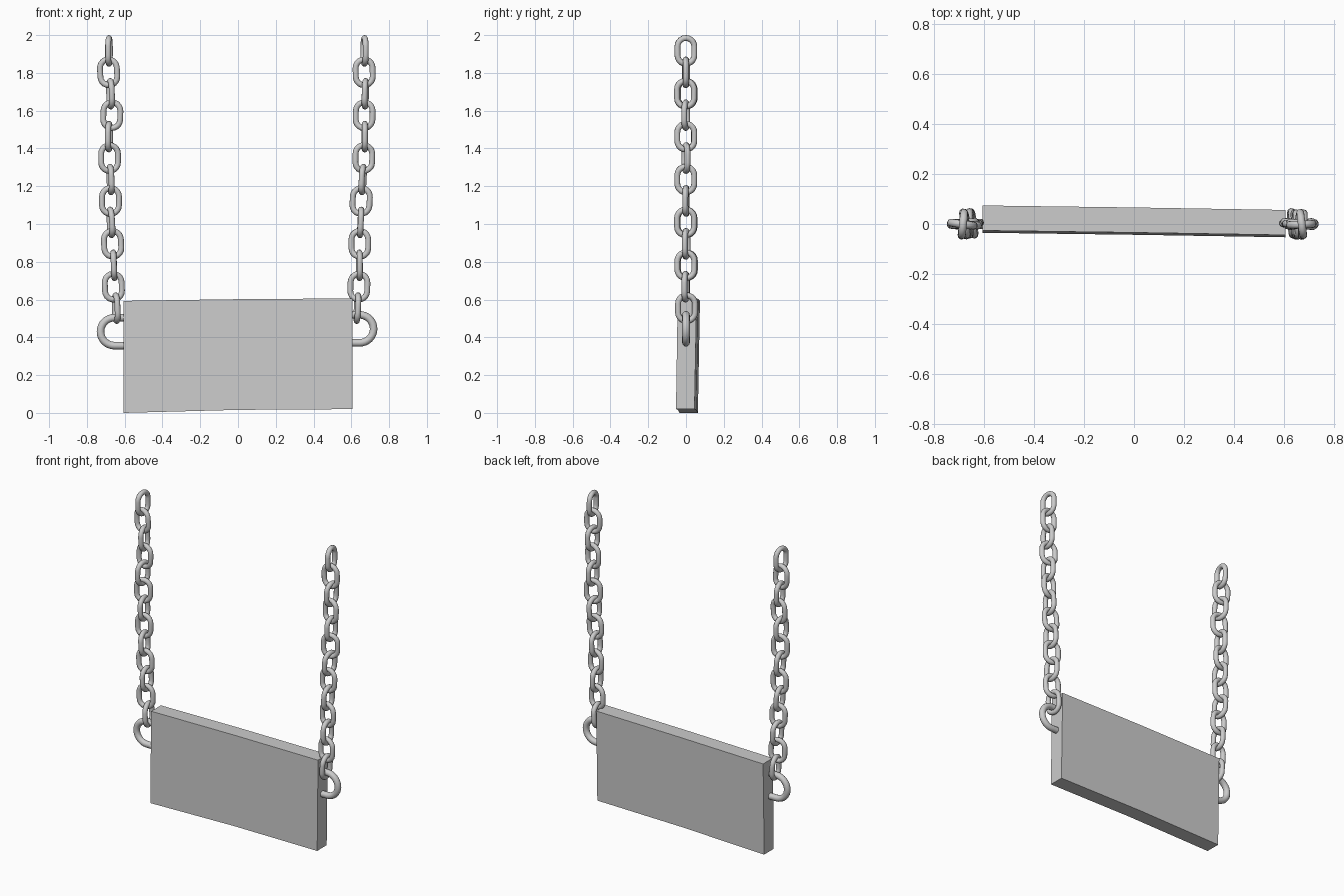
import bpy, bmesh, random
from math import sin, cos, pi, radians
from mathutils import Vector, Matrix

if "Cube" in bpy.data.objects:
    bpy.data.objects.remove(bpy.data.objects["Cube"])

random.seed(4)


def finish(bm, name, smooth):
    bmesh.ops.recalc_face_normals(bm, faces=bm.faces)
    if smooth:
        for f in bm.faces:
            f.smooth = True
    me = bpy.data.meshes.new(name)
    bm.to_mesh(me)
    bm.free()
    ob = bpy.data.objects.new(name, me)
    bpy.context.collection.objects.link(ob)
    return ob


def sweep(bm, path, radius, matrix, closed, sides=12):
    """Round wire along a path of (x, z) points lying in the local XZ plane."""
    n, rings = len(path), []
    pts = [Vector((p[0], 0, p[1])) for p in path]
    for i, p in enumerate(pts):
        a = pts[i - 1] if closed or i > 0 else p
        b = pts[(i + 1) % n] if closed or i < n - 1 else p
        side = (b - a).normalized().cross(Vector((0, 1, 0)))
        rings.append([bm.verts.new(matrix @ (p + radius * (
            side * cos(2 * pi * k / sides) + Vector((0, 1, 0)) * sin(2 * pi * k / sides))))
            for k in range(sides)])
    for i in range(n if closed else n - 1):
        r, s = rings[i], rings[(i + 1) % n]
        for k in range(sides):
            m = (k + 1) % sides
            bm.faces.new((r[k], r[m], s[m], s[k]))
    if not closed:
        bm.faces.new(rings[0])
        bm.faces.new(rings[-1])


# oblong link outline (centre line)
R, H, WIRE = 0.045, 0.023, 0.0155
link_path = [(R * cos(pi * i / 10), H + R * sin(pi * i / 10)) for i in range(11)]
link_path += [(-x, -z) for x, z in link_path]


# hanging chains: alternate links turned a quarter, slightly loose
def chain(name, xs):
    bm = bmesh.new()
    for i, x in enumerate(xs):
        z = 1.9165 - 0.1135 * i
        turn = (90 if i % 2 == 0 else 0) + random.uniform(-11, 11)
        up = xs[max(i - 1, 0)] - xs[min(i + 1, len(xs) - 1)]
        lean = up / 0.227 * 0.7 + radians(random.uniform(-2, 2))
        if i == 0:
            lean = 0
        m = (Matrix.Translation((x, random.uniform(-0.003, 0.003), z))
             @ Matrix.Rotation(lean, 4, 'Y')
             @ Matrix.Rotation(radians(turn), 4, 'Z'))
        sweep(bm, link_path, WIRE, m, True)
    finish(bm, name, True)


chain("left_chain", [-.683, -.685, -.675, -.668, -.683, -.680, -.675,
                     -.675, -.673, -.664, -.657, -.660, -.645])
chain("right_chain", [.670, .668, .674, .668, .671, .666, .660,
                      .652, .649, .645, .643, .640, .632])


# U-shaped hanger on each end of the board
def hanger(name, sign, tip, z):
    r, wire = 0.074, 0.02
    cx = tip - wire - r
    path = [(0.58, r)] + [(cx + r * sin(pi * i / 16), r * cos(pi * i / 16))
                          for i in range(17)] + [(0.58, -r)]
    bm = bmesh.new()
    sweep(bm, [(sign * x, z + h) for x, h in path], wire, Matrix(), False)
    ob = finish(bm, name, True)
    bpy.context.view_layer.objects.active = ob
    ob.select_set(True)
    bpy.ops.object.shade_smooth_by_angle(angle=radians(40))
    ob.select_set(False)


hanger("left_hanger", -1, 0.748, 0.430)
hanger("right_hanger", 1, 0.738, 0.445)

# sign board: slightly bent slab, sections are x, bottom z, top z, front y
bm = bmesh.new()
rings = []
for x, zb, zt, y in ((-.606, 0.0, .593, -.026), (0, .016, .602, -.034), (.606, .02, .606, -.044)):
    rings.append([bm.verts.new(c) for c in (
        (x, y - .009, zb), (x, y + .089, zb), (x, y + .1, zt), (x, y, zt))])
for a, b in zip(rings, rings[1:]):
    for k in range(4):
        m = (k + 1) % 4
        bm.faces.new((a[k], a[m], b[m], b[k]))
bm.faces.new(rings[0])
bm.faces.new(rings[-1])
finish(bm, "sign_board", False)
